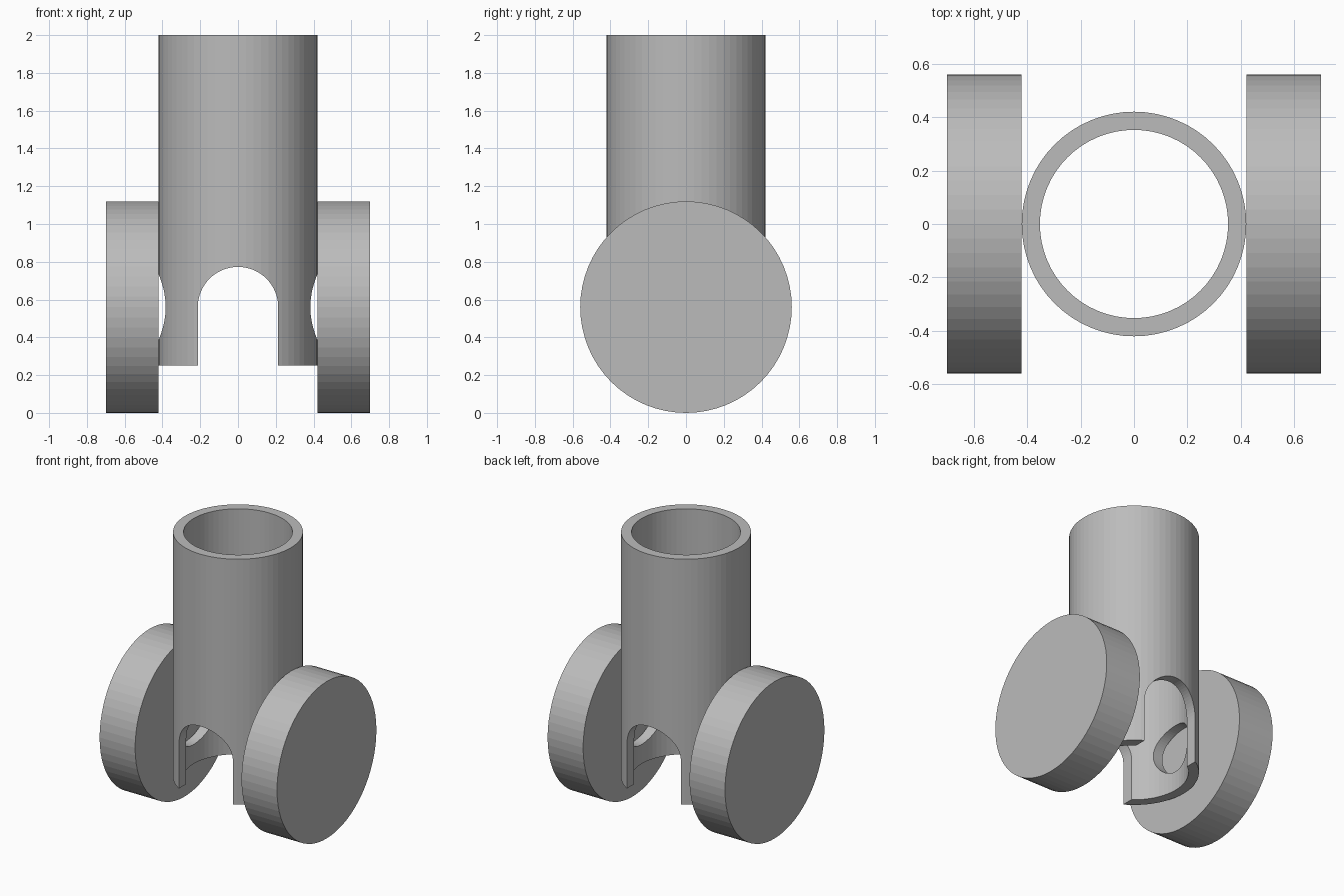
import bpy
import math

cube = bpy.data.objects.get("Cube")
if cube:
    bpy.data.objects.remove(cube, do_unlink=True)

TUBE_R, BORE_R, TUBE_BASE, TOP = 0.42, 0.352, 0.25, 2.0
WHEEL_R, WHEEL_W = 0.56, 0.28
AXLE_Z, AXLE_R, SLOT_R = 0.56, 0.172, 0.213

grey = bpy.data.materials.new("plain grey")
grey.use_nodes = True
colour = (0.5, 0.5, 0.5, 1)
grey.diffuse_color = colour
grey.node_tree.nodes["Principled BSDF"].inputs["Base Color"].default_value = colour


def cylinder(name, radius, depth, location, rotation=(0, 0, 0)):
    bpy.ops.mesh.primitive_cylinder_add(vertices=64, radius=radius, depth=depth,
                                        location=location, rotation=rotation)
    obj = bpy.context.object
    obj.name = name
    obj.data.materials.append(grey)
    return obj


def cut(obj, cutter):
    cutter.hide_render = True
    mod = obj.modifiers.new("cut", "BOOLEAN")
    mod.operation = "DIFFERENCE"
    mod.solver = "EXACT"
    mod.object = cutter
    bpy.context.view_layer.objects.active = obj
    bpy.ops.object.modifier_apply(modifier=mod.name)
    bpy.data.objects.remove(cutter, do_unlink=True)


ACROSS = (0, math.pi / 2, 0)
THROUGH = (math.pi / 2, 0, 0)

# Open tube with a hollow bore
tube = cylinder("tube", TUBE_R, TOP - TUBE_BASE, (0, 0, (TOP + TUBE_BASE) / 2))
cut(tube, cylinder("bore_cutter", BORE_R, 3, (0, 0, 1)))

# Arched slot from front to back: round top, straight sides
cut(tube, cylinder("arch_cutter", SLOT_R, 2, (0, 0, AXLE_Z), THROUGH))
bpy.ops.mesh.primitive_cube_add(size=1, location=(0, 0, AXLE_Z / 2))
slot = bpy.context.object
slot.scale = (SLOT_R * 2, 2, AXLE_Z)
cut(tube, slot)

# Axle holes from side to side
cut(tube, cylinder("axle_cutter", AXLE_R, 2, (0, 0, AXLE_Z), ACROSS))

# Solid wheels touching the tube on both sides
for name, side in (("left_wheel", 1), ("right_wheel", -1)):
    cylinder(name, WHEEL_R, WHEEL_W, (side * (TUBE_R + WHEEL_W / 2), 0, AXLE_Z), ACROSS)
